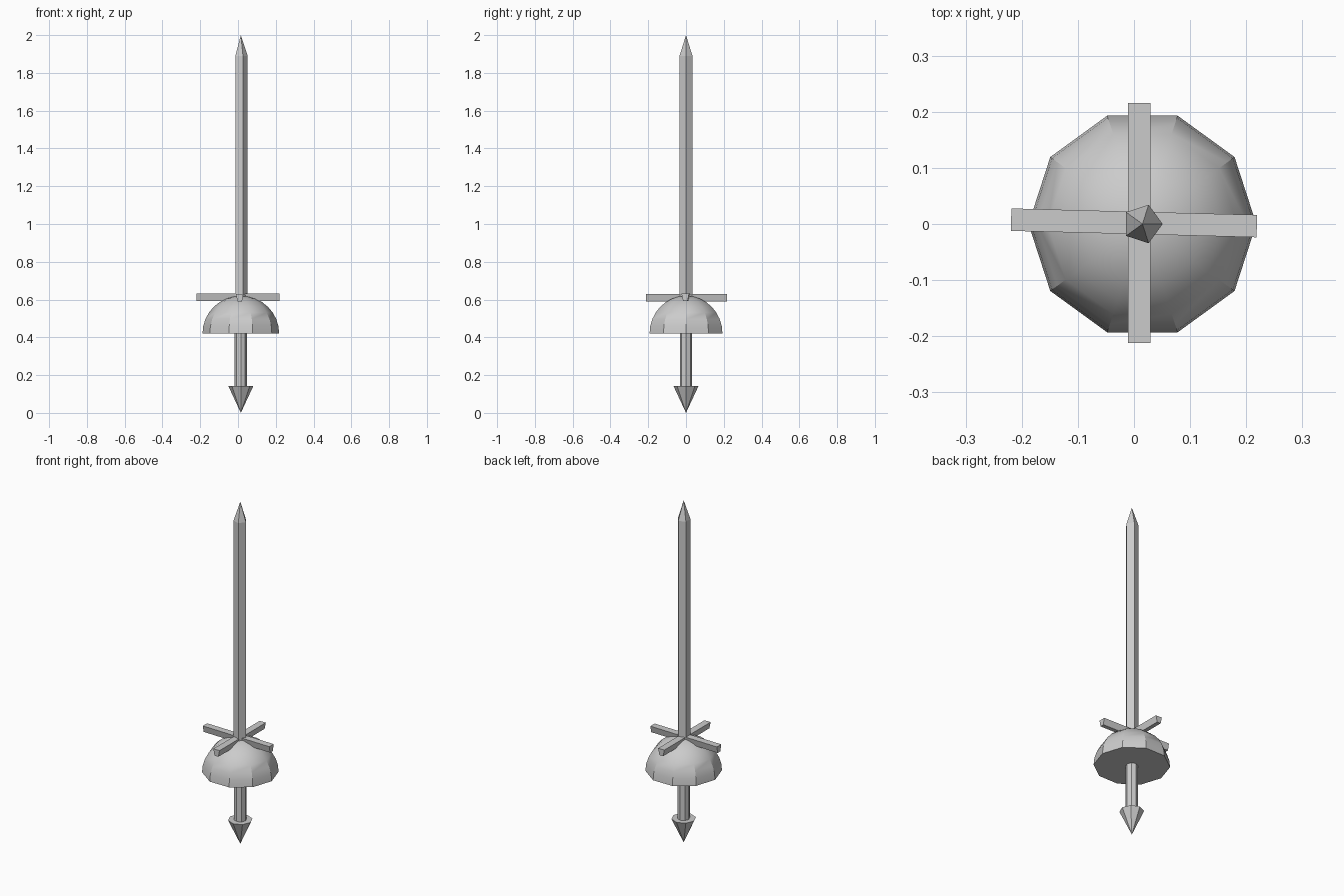
import bpy, bmesh
from math import cos, sin, pi, radians

if "Cube" in bpy.data.objects:
    bpy.data.objects.remove(bpy.data.objects["Cube"])

CX = 0.015  # the blade axis sits slightly right of centre


def make_object(name, bm, smooth=None):
    bmesh.ops.recalc_face_normals(bm, faces=bm.faces)
    mesh = bpy.data.meshes.new(name)
    bm.to_mesh(mesh)
    bm.free()
    ob = bpy.data.objects.new(name, mesh)
    bpy.context.collection.objects.link(ob)
    if smooth:
        bpy.context.view_layer.objects.active = ob
        ob.select_set(True)
        bpy.ops.object.shade_smooth_by_angle(angle=radians(smooth))
        ob.select_set(False)
    return ob


def lathe(name, profile, sides, smooth=None):
    """Spin (radius, z) points around the blade axis; radius 0 is a tip."""
    bm = bmesh.new()
    rings = []
    for r, z in profile:
        n = sides if r > 0 else 1
        rings.append([bm.verts.new((CX + r * cos(2 * pi * i / sides),
                                    r * sin(2 * pi * i / sides), z)) for i in range(n)])
    for a, b in zip(rings, rings[1:]):
        for i in range(sides):
            j = (i + 1) % sides
            quad = [a[i % len(a)], a[j % len(a)], b[j % len(b)], b[i % len(b)]]
            bm.faces.new(list(dict.fromkeys(quad)))
    for ring in (rings[0], rings[-1]):
        if len(ring) > 1:
            bm.faces.new(ring)
    return make_object(name, bm, smooth)


def guard_bar(name, half_length, centre, angle):
    """Bar along x with a cross-section that narrows downwards."""
    bm = bmesh.new()
    section = [(-0.02, 0.019), (0.02, 0.019), (0.012, -0.019), (-0.012, -0.019)]
    ends = [[bm.verts.new((x, y, z)) for y, z in section]
            for x in (-half_length, half_length)]
    for i in range(4):
        j = (i + 1) % 4
        bm.faces.new((ends[0][i], ends[0][j], ends[1][j], ends[1][i]))
    for end in ends:
        bm.faces.new(end)
    ob = make_object(name, bm)
    ob.location = centre
    ob.rotation_euler.z = radians(angle)


# Five-sided blade with pointed tip
lathe("blade", [(0.036, 0.56), (0.036, 1.89), (0, 2.0)], 5)

# Domed hand guard, ten-sided, closed underneath
dome = [(0.203 * cos(pi / 2 * k / 8), 0.42 + 0.2 * sin(pi / 2 * k / 8)) for k in range(8)]
lathe("dome_guard", dome + [(0, 0.62)], 10, smooth=30)

# Grip and pointed pommel
lathe("grip", [(0.033, 0.12), (0.033, 0.45)], 8)
lathe("pommel", [(0, 0.0), (0.066, 0.142)], 8)

# Crossed guard bars
guard_bar("cross_bar_side", 0.219, (0, 0.002, 0.612), -1.5)
guard_bar("cross_bar_depth", 0.214, (0.009, 0.002, 0.61), 90)
